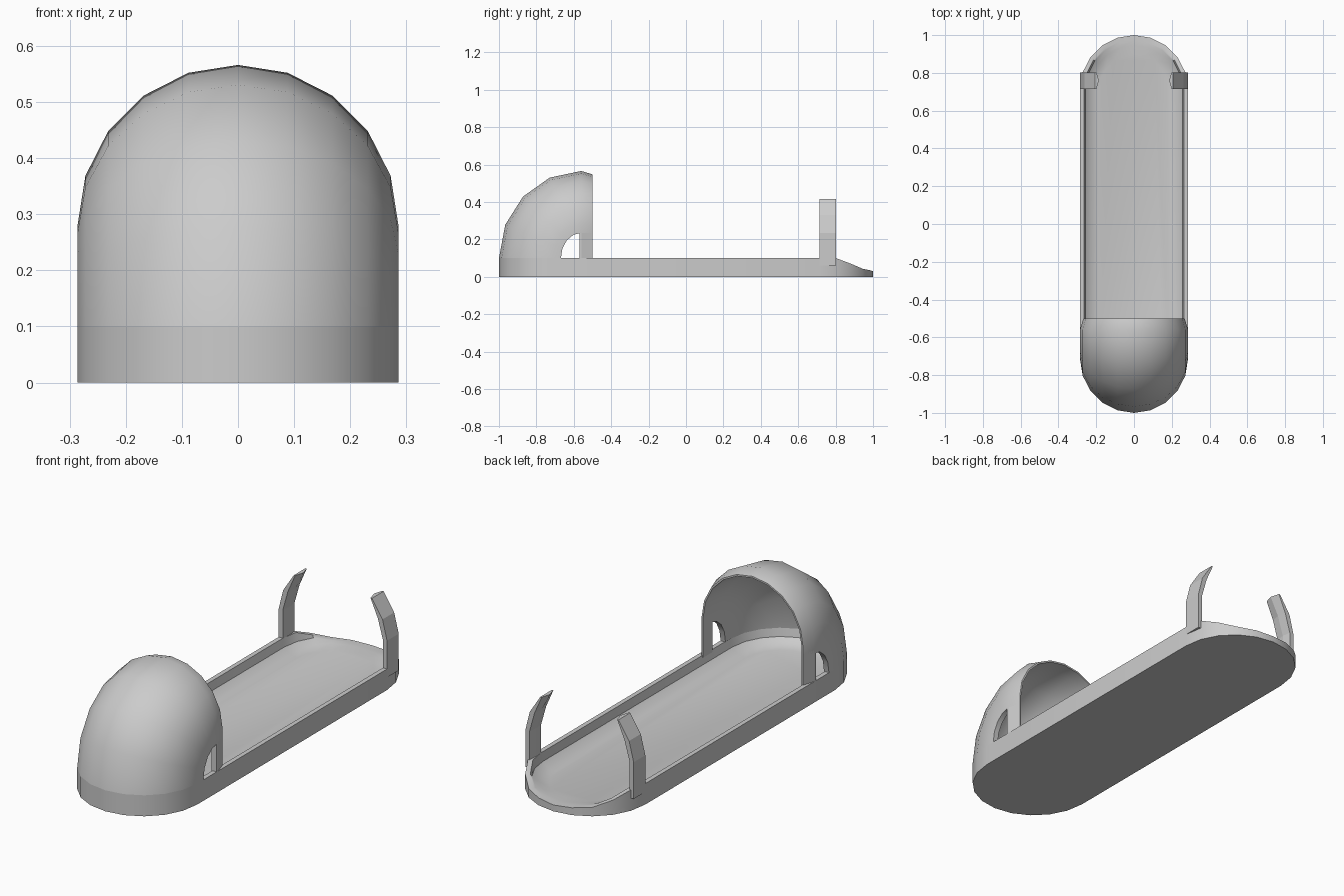
import bpy, bmesh
from math import sin, cos, pi, radians

if "Cube" in bpy.data.objects:
    bpy.data.objects.remove(bpy.data.objects["Cube"])

R, T = 0.286, 0.026            # half width of the bed, wall thickness
YC = 1 - R                     # centre of the rounded ends


def loft(name, loops, close_ends=True, smooth=True):
    """Skin a row of closed loops and cap both ends."""
    bm = bmesh.new()
    rows = [[bm.verts.new(p) for p in loop] for loop in loops]
    n = len(rows[0])
    for a, b in zip(rows, rows[1:]):
        for i in range(n):
            k = (i + 1) % n
            bm.faces.new((a[i], a[k], b[k], b[i]))
    if close_ends:
        bm.faces.new(rows[0])
        bm.faces.new(rows[-1])
    bmesh.ops.recalc_face_normals(bm, faces=bm.faces)
    me = bpy.data.meshes.new(name)
    bm.to_mesh(me)
    bm.free()
    ob = bpy.data.objects.new(name, me)
    bpy.context.collection.objects.link(ob)
    if smooth:
        bpy.context.view_layer.objects.active = ob
        ob.select_set(True)
        bpy.ops.object.shade_smooth_by_angle(angle=radians(32))
        ob.select_set(False)
    return ob


def mirror_x(ob):
    ob.modifiers.new("Mirror", 'MIRROR')


# Bed: shallow stadium tray, its rim dropping to a low lip at the back
LIP = [0.1, 0.1, 0.07, 0.043, 0.035, 0.03]


def ring(inset, z):
    pts = []
    for end in (1, -1):
        for i in range(11):
            a = pi * i / 10 + (0 if end == 1 else pi)
            top = LIP[min(i, 10 - i)] if end == 1 else 0.1
            r = R - inset
            pts.append((r * cos(a), end * YC + r * sin(a), min(z, top)))
    return pts


loft("bed_tray", [ring(0, 0), ring(0, 0.1), ring(0.022, 0.1),
                  ring(0.03, 0.06), ring(0.055, 0.04), ring(0.1, 0.028)])

# Hood: half-ring section swept from lying flat to standing upright
PY, PZ, DROP = -0.56, 0.1, 0.045


def section(r):
    arc = [(r * cos(pi * i / 10), r * sin(pi * i / 10)) for i in range(11)]
    return [(r, -DROP)] + arc + [(-r, -DROP)]


def hood_loop(deg):
    a = radians(deg)
    loop = section(R) + section(R - T)[::-1]
    return [(x, PY - (YC + PY + d) * cos(a), PZ + (0.28 - PZ + d) * sin(a))
            for x, d in loop]


loops = [hood_loop(22.5 * j) for j in range(5)]
edge = section(R - 0.018) + section(R - T)[::-1]
loops.append([(x, -0.5, 0.28 + d) for x, d in edge])
loft("hood", loops)

# Posts under the front edge of the hood
plan = [(R, -0.57), (R, PY), (R - 0.018, -0.5), (R - T, -0.5), (R - T, -0.57)]
mirror_x(loft("hood_post", [[(x, y, z) for x, y in plan] for z in (0.09, 0.25)],
              smooth=False))

# Back posts: flat blades curving inwards, with a slightly ridged inner face
Y0, Y1 = 0.715, 0.803
blade = [(R, R - 0.022, R - 0.027, 0.06), (R, R - 0.022, R - 0.027, 0.235),
         (0.262, 0.237, 0.230, 0.33), (0.206, 0.199, 0.186, 0.416)]
mirror_x(loft("back_post",
              [[(o, Y0, z), (o, Y1, z), (i, Y1, z), (m, (Y0 + Y1) / 2, z), (i, Y0, z)]
               for o, i, m, z in blade], smooth=False))
